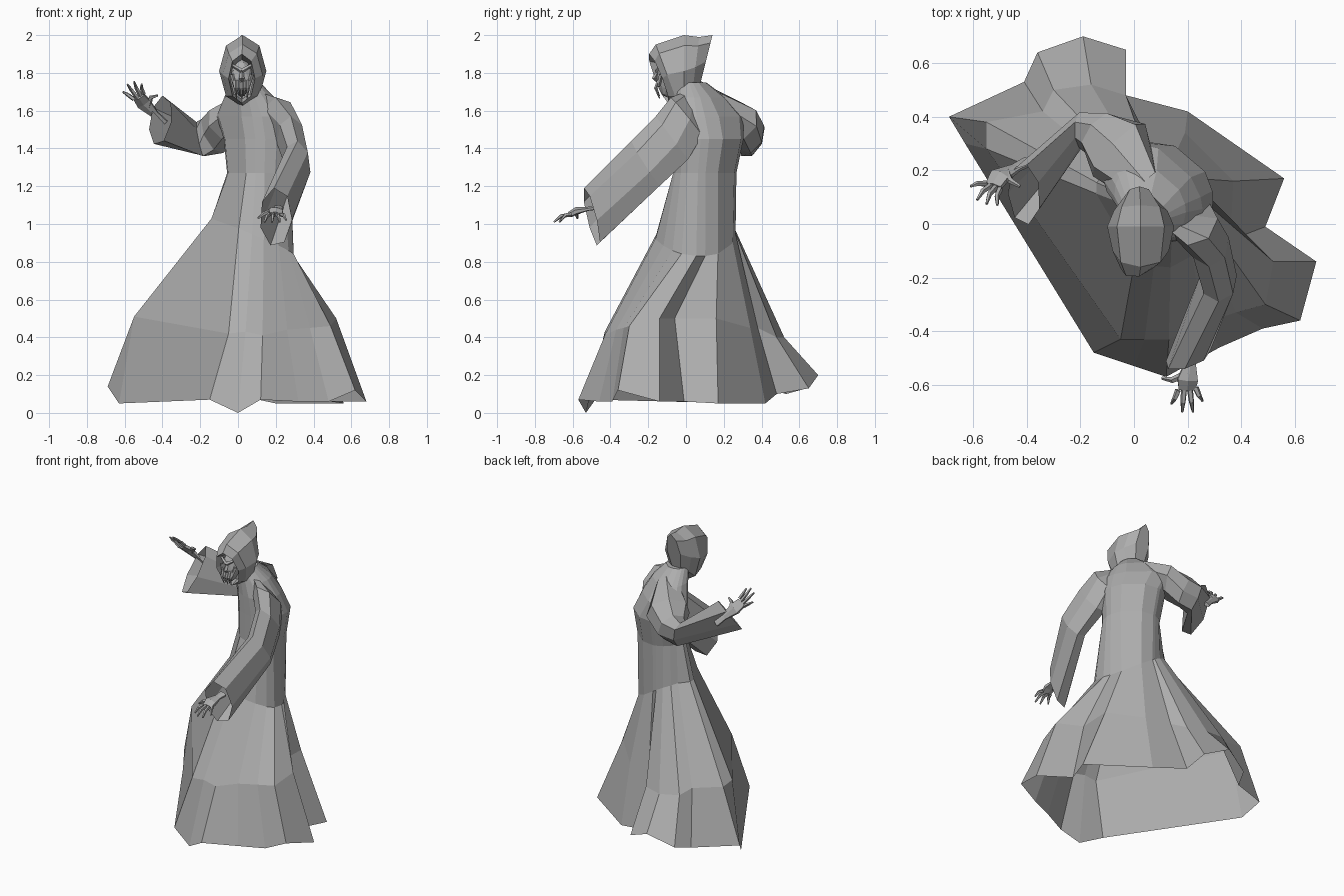
import bpy, bmesh
from math import sin, cos, pi, atan2
from mathutils import Vector as V

if "Cube" in bpy.data.objects:
    bpy.data.objects.remove(bpy.data.objects["Cube"])

GREY = (0.42, 0.42, 0.42, 1)
mat = bpy.data.materials.new("plain grey")
mat.use_nodes = True
mat.diffuse_color = GREY
mat.node_tree.nodes["Principled BSDF"].inputs["Base Color"].default_value = GREY


def finish(name, bm):
    bmesh.ops.recalc_face_normals(bm, faces=bm.faces)
    mesh = bpy.data.meshes.new(name)
    bm.to_mesh(mesh)
    bm.free()
    mesh.materials.append(mat)
    obj = bpy.data.objects.new(name, mesh)
    bpy.context.collection.objects.link(obj)
    return obj


def loft(name, rings, cap_start=False, cap_end=False):
    bm = bmesh.new()
    rows = [[bm.verts.new(p) for p in ring] for ring in rings]
    n = len(rows[0])
    for a, b in zip(rows, rows[1:]):
        for i in range(n):
            j = (i + 1) % n
            bm.faces.new((a[i], a[j], b[j], b[i]))
    if cap_start:
        bm.faces.new(rows[0])
    if cap_end:
        bm.faces.new(rows[-1])
    return finish(name, bm)


def section(center, up, side, n=8):
    """Elliptical ring given by its two half axes."""
    c, up, side = V(center), V(up), V(side)
    return [c + up * cos(2 * pi * i / n) + side * sin(2 * pi * i / n) for i in range(n)]


def tube(name, points, radii, n=5, flat=1.0, hint=(0, 0, 1)):
    pts = [V(p) for p in points]
    rings = []
    for i, p in enumerate(pts):
        d = (pts[min(i + 1, len(pts) - 1)] - pts[max(i - 1, 0)]).normalized()
        side = d.cross(V(hint)).normalized()
        rings.append(section(p, side.cross(d) * radii[i] * flat, side * radii[i], n))
    return loft(name, rings, True, True)


# Robe: folded hem and knee line lofted up into a torso turned towards its right
HEM = [(0, -.53, 0), (.12, -.57, .07), (.32, -.46, .06), (.48, -.39, .06), (.62, -.36, .12),
       (.68, -.14, .06), (.49, -.01, .06), (.56, .17, .05), (.2, .42, .05), (-.03, .48, .1),
       (-.03, .65, .13), (-.19, .7, .2), (-.36, .64, .13), (-.41, .53, .1), (-.69, .4, .14),
       (-.63, .3, .05), (-.15, -.48, .07)]
KNEE = [(.04, -.43, .43), (.13, -.43, .41), (.26, -.37, .44), (.38, -.33, .45), (.49, -.3, .46),
        (.52, -.14, .5), (.36, -.06, .5), (.37, .16, .5), (.19, .34, .45), (.02, .38, .45),
        (-.03, .48, .4), (-.16, .52, .4), (-.3, .5, .42), (-.34, .42, .45), (-.55, .38, .5),
        (-.55, .28, .51), (-.05, -.43, .42)]
ACROSS, FACING = V((1, -1, 0)).normalized(), V((-1, -1, 0)).normalized()
WAIST = V((.11, .1, 1.27))


def wrap(a):
    return (a + pi) % (2 * pi) - pi


def hem_angles():
    start = atan2(HEM[0][1] - WAIST.y, HEM[0][0] - WAIST.x)
    out = []
    for i, p in enumerate(HEM):
        even = start + 2 * pi * i / len(HEM)
        out.append(even + wrap(atan2(p[1] - WAIST.y, p[0] - WAIST.x) - even) / 2)
    return out


dirs = [V((cos(a), sin(a), 0)) for a in hem_angles()]


def body_ring(center, wide, deep):
    return [V(center) + ACROSS * wide * d.dot(ACROSS) + FACING * deep * d.dot(FACING) for d in dirs]


def hip_ring():
    """Hips: pinched in at the back, flaring at the front, lower on the left."""
    ring = []
    for w, h, d in zip(waist, HEM, dirs):
        p = w.lerp(V(h), .08 + .16 * d.dot(FACING) + .06 * d.x)
        p.z = .93 - .1 * d.x
        ring.append(p)
    return ring


waist = body_ring(WAIST, .18, .155)
loft("robe", [[V(p) for p in HEM], [V(p) for p in KNEE], hip_ring(), waist,
              body_ring((.11, .12, 1.45), .2, .17), body_ring((.07, .12, 1.57), .22, .145),
              body_ring((.06, .08, 1.67), .15, .115), body_ring((.04, .03, 1.75), .08, .075)],
     cap_end=True)

# Sleeves: broad sloping shoulders, wide open cuffs drooping at the bottom
loft("left_sleeve", [section((.11, .06, 1.66), (-.03, -.04, .05), (.05, -.03, 0), 7),
                     section((.22, .01, 1.56), (-.02, -.09, .11), (.09, -.01, .02), 7),
                     section((.28, -.07, 1.45), (0, -.09, .12), (.075, 0, 0), 7),
                     section((.315, -.21, 1.32), (0, -.08, .12), (.07, 0, -.02), 7),
                     section((.2, -.5, 1.035), (-.01, -.04, .155), (.085, .02, .02), 7)])
loft("right_sleeve", [section((.04, .14, 1.65), (0, .02, .06), (.05, .05, 0), 7),
                      section((-.06, .28, 1.54), (-.02, .02, .1), (.1, .1, 0), 7),
                      section((-.13, .34, 1.475), (-.03, .03, .1), (.06, .07, -.02), 7),
                      section((-.2, .35, 1.445), (-.02, .03, .095), (.01, .06, 0), 7),
                      section((-.41, .11, 1.55), (.01, .11, .13), (-.06, .03, -.02), 7)])


# Hands: forearm and palm in one tube, then four bent fingers and a thumb
def hand(side, wrist, palm, knuckles, tips, thumb, bend):
    wrist, palm, (k0, k1) = V(wrist), V(palm), [V(k) for k in knuckles]
    mid = (k0 + k1) / 2
    normal = (k1 - k0).cross(mid - palm).normalized()
    tube(side + "_palm", [wrist - (palm - wrist) * .8, wrist, palm, mid],
         (.028, .024, .044, .036), 6, .45, normal)
    for i, tip in enumerate(tips):
        base, tip = k0.lerp(k1, i / 3), V(tip)
        joint = base.lerp(tip, .5) + V(bend)
        tube(f"{side}_finger_{i + 1}", [base, joint, tip], (.012, .01, .005), 5, 1, normal)
    thumb = V(thumb)
    tube(side + "_thumb", [palm.lerp(wrist, .4), palm.lerp(thumb, .6) + V(bend), thumb],
         (.016, .012, .006), 5, 1, normal)


hand("left", (.21, -.52, 1.08), (.2, -.58, 1.07), ((.165, -.62, 1.05), (.23, -.61, 1.05)),
     [(.14, -.67, 1.01), (.18, -.7, 1.01), (.22, -.7, 1.01), (.255, -.66, 1.02)],
     (.105, -.575, 1.03), (0, -.005, .012))
hand("right", (-.44, .21, 1.58), (-.5, .18, 1.64), ((-.55, .15, 1.66), (-.5, .13, 1.69)),
     [(-.61, .14, 1.7), (-.585, .09, 1.74), (-.55, .075, 1.755), (-.51, .07, 1.74)],
     (-.425, .14, 1.68), (-.006, .005, .006))

# Hood: hollow front opening, swept back to a raised point
loft("hood", [section((.02, -.05, 1.76), (0, -.01, .1), (.06, 0, 0)),
              section((.02, -.145, 1.77), (0, -.05, .13), (.07, .02, 0)),
              section((.025, -.1, 1.79), (0, -.06, .16), (.105, 0, 0)),
              section((.025, -.01, 1.81), (0, 0, .19), (.125, 0, 0)),
              section((.025, .05, 1.83), (0, .02, .16), (.1, 0, 0)),
              section((.02, .105, 1.86), (0, .035, .14), (.05, 0, 0))], True, True)

# Face: gaunt head with brow, nose and ragged strands over the jaw
bm = bmesh.new()
bmesh.ops.create_icosphere(bm, subdivisions=2, radius=1)
for v in bm.verts:
    taper = 1 + .35 * min(v.co.z, 0)
    v.co = V((.02 + v.co.x * .06 * taper, -.1 + v.co.y * .055, 1.77 + v.co.z * .1))
finish("face", bm)
tube("nose", [(.02, -.14, 1.82), (.02, -.168, 1.77), (.02, -.15, 1.755)], (.008, .014, .008), 4, 1, (1, 0, 0))
for s, side in ((-1, "right"), (1, "left")):
    tube(side + "_brow", [(.02, -.155, 1.81), (.02 + s * .05, -.135, 1.84)], (.012, .008), 4)
    tube(side + "_cheek", [(.02 + s * .05, -.13, 1.79), (.02 + s * .035, -.145, 1.73)], (.013, .008), 4, 1, (0, 1, 0))
for i in range(5):
    x = .02 + (i - 2) * .017
    tube(f"strand_{i + 1}", [(x, -.145, 1.76), (x, -.16, 1.72), (x * .8 + .004, -.14, 1.665 + .012 * (i % 2))],
         (.008, .009, .003), 4, 1, (1, 0, 0))
